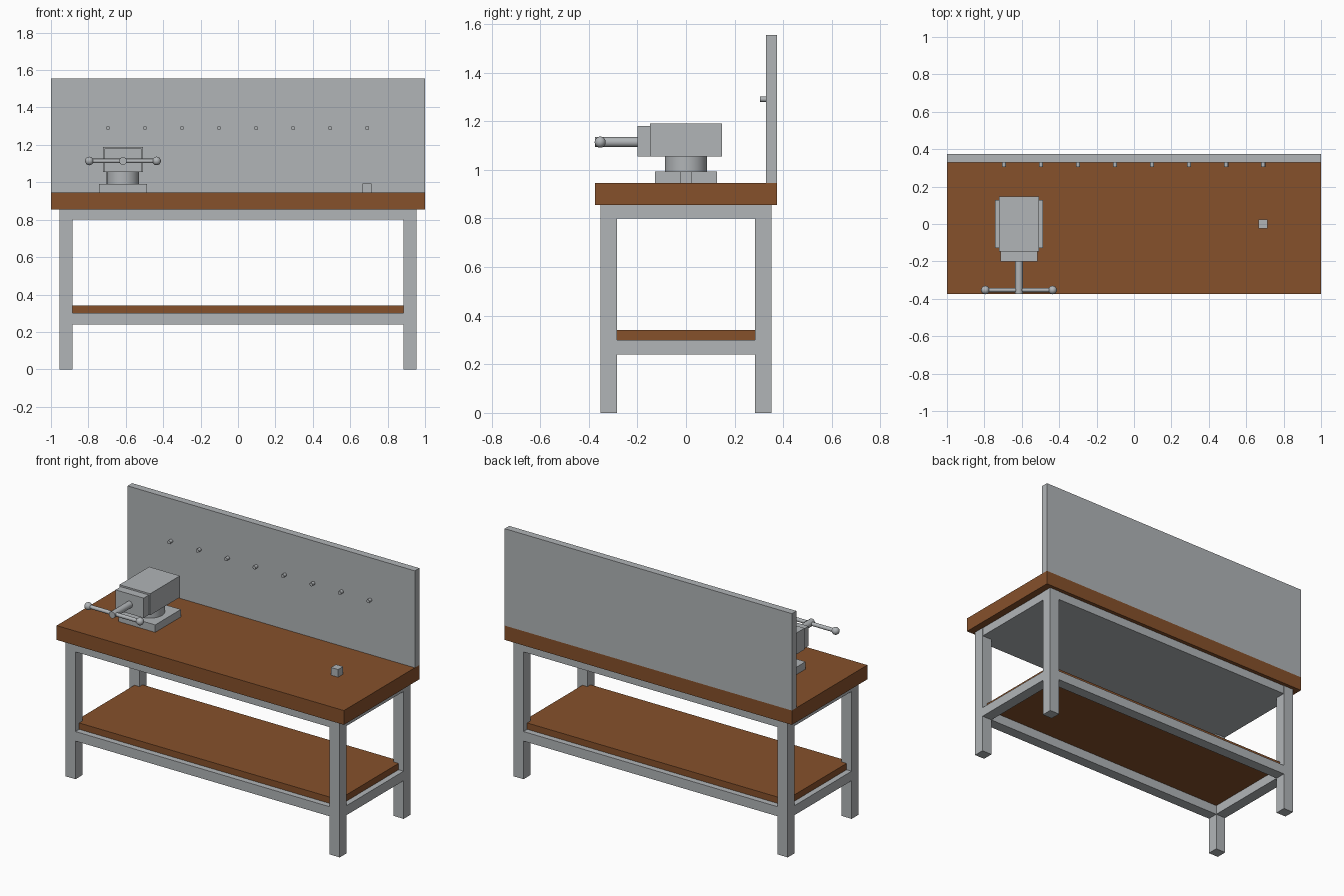
import bpy
import math

cube = bpy.data.objects.get("Cube")
if cube:
    bpy.data.objects.remove(cube, do_unlink=True)


def material(name, color):
    mat = bpy.data.materials.new(name)
    mat.use_nodes = True
    mat.diffuse_color = (*color, 1)
    for node in mat.node_tree.nodes:
        if node.type == 'BSDF_PRINCIPLED':
            node.inputs["Base Color"].default_value = (*color, 1)
    return mat


steel = material("grey_steel", (0.44, 0.46, 0.475))
wood = material("brown_wood", (0.24, 0.082, 0.024))


def finish(name, mat, smooth=False):
    obj = bpy.context.object
    obj.name = name
    obj.data.materials.append(mat)
    if smooth:
        bpy.ops.object.shade_smooth_by_angle(angle=math.radians(40))
    return obj


def box(name, mat, x, y, z):
    """Box given by its (low, high) range on each axis."""
    spans = (x, y, z)
    bpy.ops.mesh.primitive_cube_add(size=1, location=[(a + b) / 2 for a, b in spans])
    obj = finish(name, mat)
    for v in obj.data.vertices:
        for i, (a, b) in enumerate(spans):
            v.co[i] *= b - a
    return obj


def rod(name, axis, center, radius, length, sides=16):
    turn = {'X': (0, math.pi / 2, 0), 'Y': (math.pi / 2, 0, 0), 'Z': (0, 0, 0)}[axis]
    bpy.ops.mesh.primitive_cylinder_add(vertices=sides, radius=radius, depth=length,
                                        location=center, rotation=turn)
    return finish(name, steel, True)


def mirrored(low, high, side):
    return (low, high) if side > 0 else (-high, -low)


# Worktop, back panel and lower shelf
box("worktop", wood, (-1, 1), (-.375, .375), (.855, .945))
box("back_panel", steel, (-1, 1), (.33, .375), (.945, 1.555))
box("lower_shelf", wood, (-.92, .92), (-.315, .315), (.30, .34))

# Frame: four legs, solid top support and lower rails
LEG_X, LEG_Y = (.885, .955), (.283, .352)
for sx, side in ((1, "left"), (-1, "right")):
    for sy, end in ((-1, "front"), (1, "back")):
        box(f"{end}_{side}_leg", steel, mirrored(*LEG_X, sx), mirrored(*LEG_Y, sy), (0, .855))
    box(f"{side}_lower_rail", steel, mirrored(*LEG_X, sx), (-.283, .283), (.24, .30))
for sy, end in ((-1, "front"), (1, "back")):
    box(f"{end}_lower_rail", steel, (-.885, .885), mirrored(*LEG_Y, sy), (.24, .30))
box("top_support", steel, (-.953, .953), (-.35, .35), (.80, .855))

# Row of pegs on the back panel
for i in range(8):
    rod(f"tool_peg_{i + 1}", 'Y', (-.695 + i * .198, .32, 1.29), .011, .03, 12)

# Vise
VX, SCREW_Z, HANDLE_Y = -.615, 1.114, -.353
box("vise_base", steel, (VX - .128, VX + .128), (-.128, .128), (.945, .992))
rod("vise_swivel", 'Z', (VX, 0, 1.024), .087, .066, 32)
box("vise_body", steel, (VX - .107, VX + .107), (-.148, .148), (1.055, 1.19))
box("vise_jaw", steel, (VX - .098, VX + .098), (-.2, -.148), (1.055, 1.18))
rod("vise_screw", 'Y', (VX, -.287, SCREW_Z), .021, .176)
rod("vise_handle", 'X', (VX, HANDLE_Y, SCREW_Z), .012, .36)
for sx, side in ((1, "left"), (-1, "right")):
    bpy.ops.mesh.primitive_uv_sphere_add(segments=16, ring_count=8, radius=.023,
                                         location=(VX + sx * .18, HANDLE_Y, SCREW_Z))
    finish(f"{side}_handle_knob", steel, True)

# Bench stop
box("bench_stop", steel, (.665, .715), (-.025, .025), (.945, .993))
